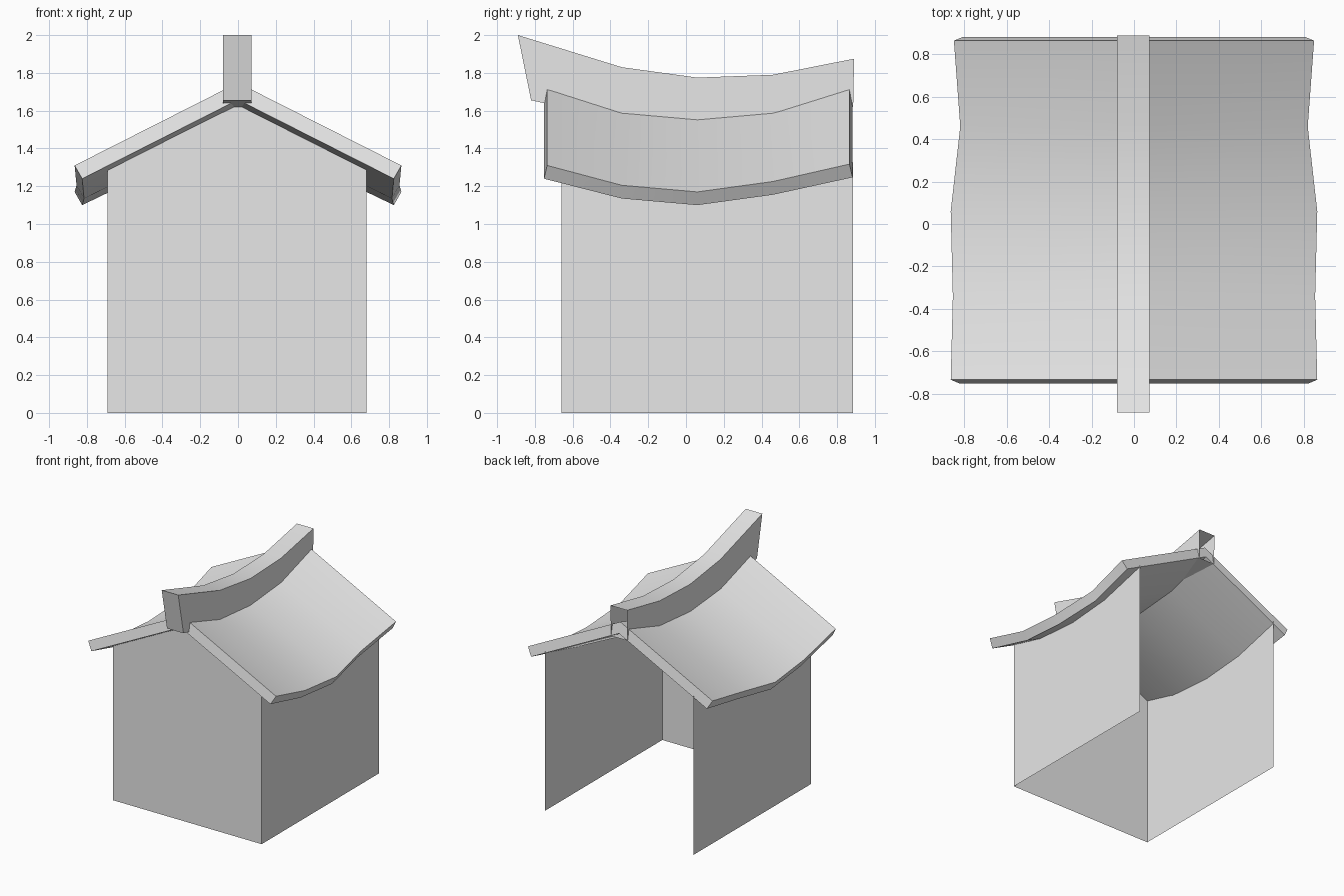
import bpy, bmesh

cube = bpy.data.objects.get("Cube")
if cube:
    bpy.data.objects.remove(cube, do_unlink=True)

grey = bpy.data.materials.new("plain grey")
grey.use_nodes = True
grey.diffuse_color = (0.8, 0.8, 0.8, 1)
grey.node_tree.nodes["Principled BSDF"].inputs["Base Color"].default_value = (0.8, 0.8, 0.8, 1)


def finish(name, bm):
    bmesh.ops.recalc_face_normals(bm, faces=bm.faces)
    mesh = bpy.data.meshes.new(name)
    bm.to_mesh(mesh)
    bm.free()
    mesh.materials.append(grey)
    ob = bpy.data.objects.new(name, mesh)
    bpy.context.collection.objects.link(ob)
    bpy.ops.object.select_all(action="DESELECT")
    ob.select_set(True)
    bpy.context.view_layer.objects.active = ob
    bpy.ops.object.shade_smooth_by_angle(angle=0.5)
    return ob


def loft(name, sections, close_back=True):
    """Skin closed cross-sections running from front to back."""
    bm = bmesh.new()
    rings = [[bm.verts.new(p) for p in s] for s in sections]
    n = len(rings[0])
    for a, b in zip(rings, rings[1:]):
        for i in range(n):
            j = (i + 1) % n
            bm.faces.new((a[i], a[j], b[j], b[i]))
    bm.faces.new(rings[0])
    if close_back:
        bm.faces.new(rings[-1])
    return finish(name, bm)


# Sagging roof stations: y, eave half width, eave top z, top z beside the ridge
STATIONS = [
    (-0.735, 0.865, 1.31, 1.71),
    (-0.34, 0.855, 1.205, 1.585),
    (0.06, 0.865, 1.17, 1.55),
    (0.46, 0.82, 1.225, 1.585),
    (0.865, 0.85, 1.317, 1.71),
]
RIDGE_X = 0.075
DROP = 0.07     # eave thickness, downward
INSET = 0.04    # eave thickness, inward
LIP = 0.017     # underside reaches past the top at both ends


def slope(s):
    return (s[3] - s[2]) / (s[1] - RIDGE_X)


def underside(s, x):
    return s[2] - DROP + slope(s) * (s[1] - INSET - abs(x))


def underside_at(y, x):
    for a, b in zip(STATIONS, STATIONS[1:]):
        if y <= b[0] or b is STATIONS[-1]:
            t = (y - a[0]) / (b[0] - a[0])
            return underside(a, x) * (1 - t) + underside(b, x) * t


# Roof slab
sections = []
for i, s in enumerate(STATIONS):
    y, w, eave, top = s
    low_y = y + (-LIP if i == 0 else LIP if i == len(STATIONS) - 1 else 0)
    apex = top + slope(s) * RIDGE_X
    inner = w - INSET
    sections.append([
        (-w, y, eave), (0, y, apex), (w, y, eave),
        (inner, low_y, eave - DROP), (0, low_y, underside(s, 0)), (-inner, low_y, eave - DROP),
    ])
loft("roof", sections)

# Ridge beam, open at the back: top y, top z, bottom y, bottom z
BEAM = [
    (-0.89, 2.0, -0.82, 1.655),
    (-0.34, 1.83, -0.34, 1.55),
    (0.06, 1.775, 0.06, 1.52),
    (0.46, 1.79, 0.46, 1.55),
    (0.89, 1.875, 0.885, 1.62),
]
L, R = -0.08, 0.072
loft("ridge_beam", [
    [(L, ty, tz), (R, ty, tz), (R, by, bz), (L, by, bz)] for ty, tz, by, bz in BEAM
], close_back=False)

# Thin walls: gabled front and two sides, no back or floor
FRONT, BACK = -0.66, 0.885
LEFT, RIGHT = 0.68, -0.69
BITE = 0.01     # how far the walls enter the roof
bm = bmesh.new()
ys = [FRONT] + [s[0] for s in STATIONS[1:-1]] + [BACK]
corners = {}
for x in (RIGHT, LEFT):
    pairs = [(bm.verts.new((x, y, 0)), bm.verts.new((x, y, underside_at(y, x) + BITE))) for y in ys]
    corners[x] = pairs[0]
    for a, b in zip(pairs, pairs[1:]):
        bm.faces.new((a[0], b[0], b[1], a[1]))
peak = bm.verts.new((0, FRONT, underside_at(FRONT, 0) + BITE))
(r0, r1), (l0, l1) = corners[RIGHT], corners[LEFT]
bm.faces.new((r0, l0, l1, peak, r1))
finish("walls", bm)
